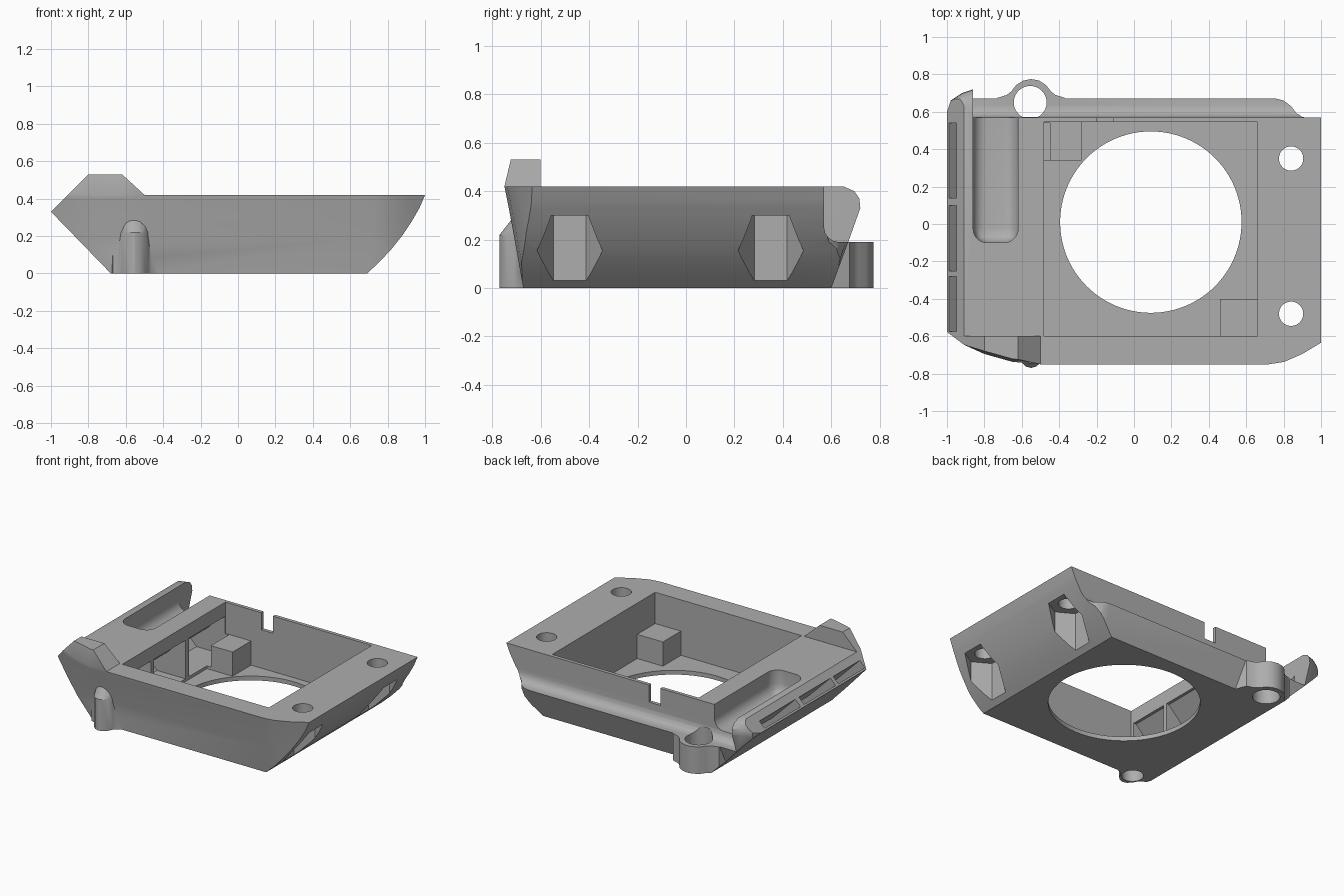
import bpy, bmesh, math
from mathutils import Vector

cube = bpy.data.objects.get("Cube")
if cube:
    bpy.data.objects.remove(cube, do_unlink=True)

grey = bpy.data.materials.new("plain grey")
grey.use_nodes = True
grey.diffuse_color = (0.42, 0.42, 0.42, 1)
grey.node_tree.nodes["Principled BSDF"].inputs["Base Color"].default_value = grey.diffuse_color


def finish(name, bm):
    bmesh.ops.recalc_face_normals(bm, faces=bm.faces)
    mesh = bpy.data.meshes.new(name)
    bm.to_mesh(mesh)
    bm.free()
    mesh.materials.append(grey)
    obj = bpy.data.objects.new(name, mesh)
    bpy.context.collection.objects.link(obj)
    return obj


def loft(name, rings, bevel_dir=None, bevel=0):
    """Closed solid through equal-length rings; can round edges along one direction."""
    bm = bmesh.new()
    loops = [[bm.verts.new(p) for p in ring] for ring in rings]
    n = len(loops[0])
    for a, b in zip(loops, loops[1:]):
        for i in range(n):
            j = (i + 1) % n
            bm.faces.new((a[i], a[j], b[j], b[i]))
    bm.faces.new(loops[0])
    bm.faces.new(loops[-1])
    if bevel:
        edges = [e for e in bm.edges if bevel_dir is None or
                 abs((e.verts[0].co - e.verts[1].co).normalized().dot(Vector(bevel_dir))) > 0.99]
        bmesh.ops.bevel(bm, geom=edges, offset=bevel, segments=8, profile=0.5, affect='EDGES')
    return finish(name, bm)


def prism(name, pts, axis, lo, hi, **kw):
    place = {'x': lambda a, b, c: (c, a, b), 'y': lambda a, b, c: (a, c, b), 'z': lambda a, b, c: (a, b, c)}[axis]
    return loft(name, [[place(a, b, c) for a, b in pts] for c in (lo, hi)], **kw)


def box(name, x, y, z, **kw):
    return prism(name, [(x[0], y[0]), (x[1], y[0]), (x[1], y[1]), (x[0], y[1])], 'z', *z, **kw)


def round_bar(name, x, y, r, z, sides=64):
    pts = [(x + r * math.cos(math.tau * i / sides), y + r * math.sin(math.tau * i / sides)) for i in range(sides)]
    return prism(name, pts, 'z', *z)


def combine(target, tool, op):
    mod = target.modifiers.new(tool.name, 'BOOLEAN')
    mod.operation, mod.solver, mod.object = op, 'EXACT', tool
    bpy.context.view_layer.objects.active = target
    bpy.ops.object.modifier_apply(modifier=mod.name)
    bpy.data.objects.remove(tool, do_unlink=True)


def cut(tool):
    combine(frame, tool, 'DIFFERENCE')


# Outer shell: plan outline that leans outward with height
def plan(z, f, b):
    front = [(-1.05, .18), (-1, .155), (-.9, .1), (-.8, .055), (-.65, .013), (-.5, 0),
             (.72, 0), (.8, .012), (.9, .055), (1.05, .145)]
    back = [(1.05, .57), (.92, .57), (.87, .59), (.84, .63), (.8, .66), (.76, b), (-.86, b),
            (-.92, b - .02), (-.98, b - .06), (-1, b - .12), (-1.05, b - .16)]
    return [(x, f + d, z) for x, d in front] + [(x, min(y, b), z) for x, y in back]


levels = [(-.05, -.663, .582), (.19, -.706, .67), (.33, -.732, .72), (.37, -.74, .716),
          (.4, -.746, .695), (.42, -.75, .65), (.56, -.73, .65)]
frame = loft("camera_style_frame", [plan(*lv) for lv in levels])
frame.name = "frame"


# Screw bosses flaring out of the back and front walls
def boss_plan(sign, width, reach):
    half = [(1, .6), (.85, .675), (.62, .69), (.5, .71), (.38, .743), (.2, .767)]
    pts = [(-.55 + width * u, v) for u, v in half] + [(-.55, .775)]
    pts += [(-.55 - width * u, v) for u, v in reversed(half)]
    return [(x, sign * (.6 + (v - .6) * reach)) for x, v in pts]


combine(frame, prism("back_boss", boss_plan(1, .21, 1), 'z', -.05, .25), 'UNION')
rings = [[(x, y, z) for x, y in boss_plan(-1, .14, reach)] for z, reach in ((-.05, .97), (.22, .97), (.285, .68))]
combine(frame, loft("front_boss", rings), 'UNION')

# Side profile seen from the front
profile = [(-.68, 0), (.69, 0), (.76, .065), (.82, .13), (.88, .205), (.93, .28), (.97, .35), (1, .42),
           (1, .5), (.9, .6), (-.5, .6), (-.5, .53), (-.62, .53), (-.8, .53), (-1, .33)]
combine(frame, prism("side_profile", profile, 'y', -1, 1), 'INTERSECT')

# Flat deck, leaving the raised fin at the front left
cut(box("deck_cut", (-1.2, 1.2), (-.6, 1), (.42, .8)))
cut(prism("fin_slope_cut", [(-.62, .53), (-.5, .42), (1.2, .42), (1.2, .8), (-.62, .8)], 'y', -1, -.55))

# Filleted ledge along the back
ledge = [(.57, .7), (.57, .25), (.575, .227), (.588, .208), (.607, .195), (.63, .19), (1, .19), (1, .7)]
cut(prism("ledge_cut", ledge, 'x', -.86, 1.2))
cut(box("trough_cut", (-.86, -.62), (-.1, 1.1), (.25, .8), bevel=.075))

# Inner pocket, lens opening, corner posts and wall notch
cut(box("pocket_cut", (-.48, .66), (-.6, .545), (.03, .8)))
cut(round_bar("opening_cut", .09, .01, .485, (-.1, .2), 96))
cut(box("notch_cut", (-.2, -.11), (.5, .65), (.3, .8)))
combine(frame, box("back_post", (-.5, -.28), (.34, .556), (.02, .2)), 'UNION')
combine(frame, box("front_post", (.46, .68), (-.62, -.4), (.02, .2)), 'UNION')

# Air ducts from the pocket wall to the slots on the left slope
duct = [(-.45, .05), (-.7, .05), (-1.01, .36), (-.97, .4), (-.77, .2), (-.62, .2), (-.5, .32), (-.45, .32)]
for i, (lo, hi) in enumerate(((.14, .54), (-.25, .1), (-.575, -.28))):
    cut(prism(f"duct_cut_{i}", duct, 'y', lo, hi))

# Screw holes and hexagonal nut recesses
for y in (.35, -.48):
    cut(round_bar("screw_cut", .84, y, .065, (.2, .6), 40))
    hexagon = [(.84 + .135 * math.sin(math.tau * k / 6), y + .135 * math.cos(math.tau * k / 6)) for k in range(6)]
    cut(prism("nut_cut", hexagon, 'z', -.1, .3))
cut(round_bar("back_boss_cut", -.555, .65, .088, (-.1, .24), 40))
cut(round_bar("front_boss_cut", -.55, -.67, .07, (-.1, .2), 40))

bpy.ops.object.select_all(action='DESELECT')
frame.select_set(True)
bpy.context.view_layer.objects.active = frame
bpy.ops.object.shade_smooth_by_angle(angle=math.radians(28))
